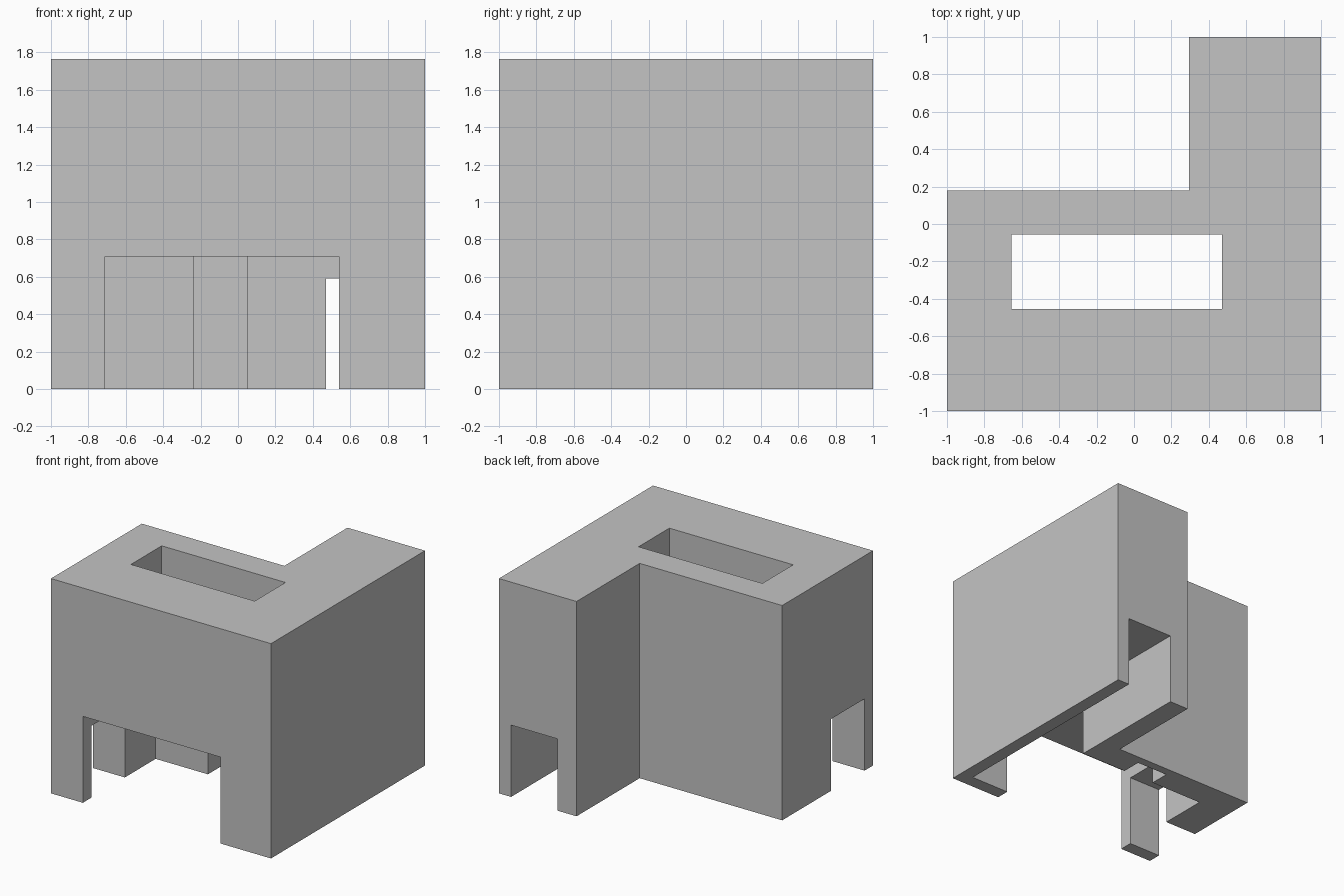
import bpy
import bmesh

cube = bpy.data.objects.get("Cube")
if cube:
    bpy.data.objects.remove(cube, do_unlink=True)

grey = bpy.data.materials.new("plain_grey")
grey.use_nodes = True
colour = (0.55, 0.55, 0.55, 1)
grey.diffuse_color = colour
grey.node_tree.nodes["Principled BSDF"].inputs["Base Color"].default_value = colour


def prism(name, outline, z0, z1):
    """Extrude a counter-clockwise footprint from z0 to z1."""
    bm = bmesh.new()
    base = bm.faces.new([bm.verts.new((x, y, z0)) for x, y in outline])
    top = bmesh.ops.extrude_face_region(bm, geom=[base])["geom"]
    verts = [g for g in top if isinstance(g, bmesh.types.BMVert)]
    bmesh.ops.translate(bm, verts=verts, vec=(0, 0, z1 - z0))
    bmesh.ops.recalc_face_normals(bm, faces=bm.faces)
    mesh = bpy.data.meshes.new(name)
    bm.to_mesh(mesh)
    bm.free()
    mesh.materials.append(grey)
    obj = bpy.data.objects.new(name, mesh)
    bpy.context.collection.objects.link(obj)
    return obj


def cut(target, cutter):
    """Subtract the cutter from the target, then discard it."""
    cutter.hide_render = True
    mod = target.modifiers.new("cut", "BOOLEAN")
    mod.operation = "DIFFERENCE"
    mod.solver = "EXACT"
    mod.object = cutter
    bpy.context.view_layer.objects.active = target
    bpy.ops.object.modifier_apply(modifier=mod.name)
    bpy.data.objects.remove(cutter, do_unlink=True)


HEIGHT = 1.765
slot_front, slot_back = -0.455, -0.055
wall = 0.89            # inner face of the thin outer walls
arm_left = 0.47        # inner side of the passage

# L-shaped block
block = prism("l_shaped_block",
              [(-1, -1), (1, -1), (1, 1), (0.295, 1), (0.295, 0.18), (-1, 0.18)],
              0, HEIGHT)

# Front opening with a shallow recess in its rear wall
cut(block, prism("front_opening",
                 [(-0.71, -1.1), (0.54, -1.1), (0.54, slot_back), (0.05, slot_back),
                  (0.05, 0.11), (-0.235, 0.11), (-0.235, slot_back), (-0.71, slot_back)],
                 -0.1, 0.71))

# Elbow passage from the side opening round to the back opening
cut(block, prism("elbow_passage",
                 [(-1.1, -wall), (wall, -wall), (wall, 1.1), (arm_left, 1.1),
                  (arm_left, slot_front), (-1.1, slot_front)],
                 -0.1, 0.59))

# Vertical slot through the roof
cut(block, prism("roof_slot",
                 [(-0.655, slot_front), (arm_left, slot_front),
                  (arm_left, slot_back), (-0.655, slot_back)],
                 0.65, HEIGHT + 0.1))
